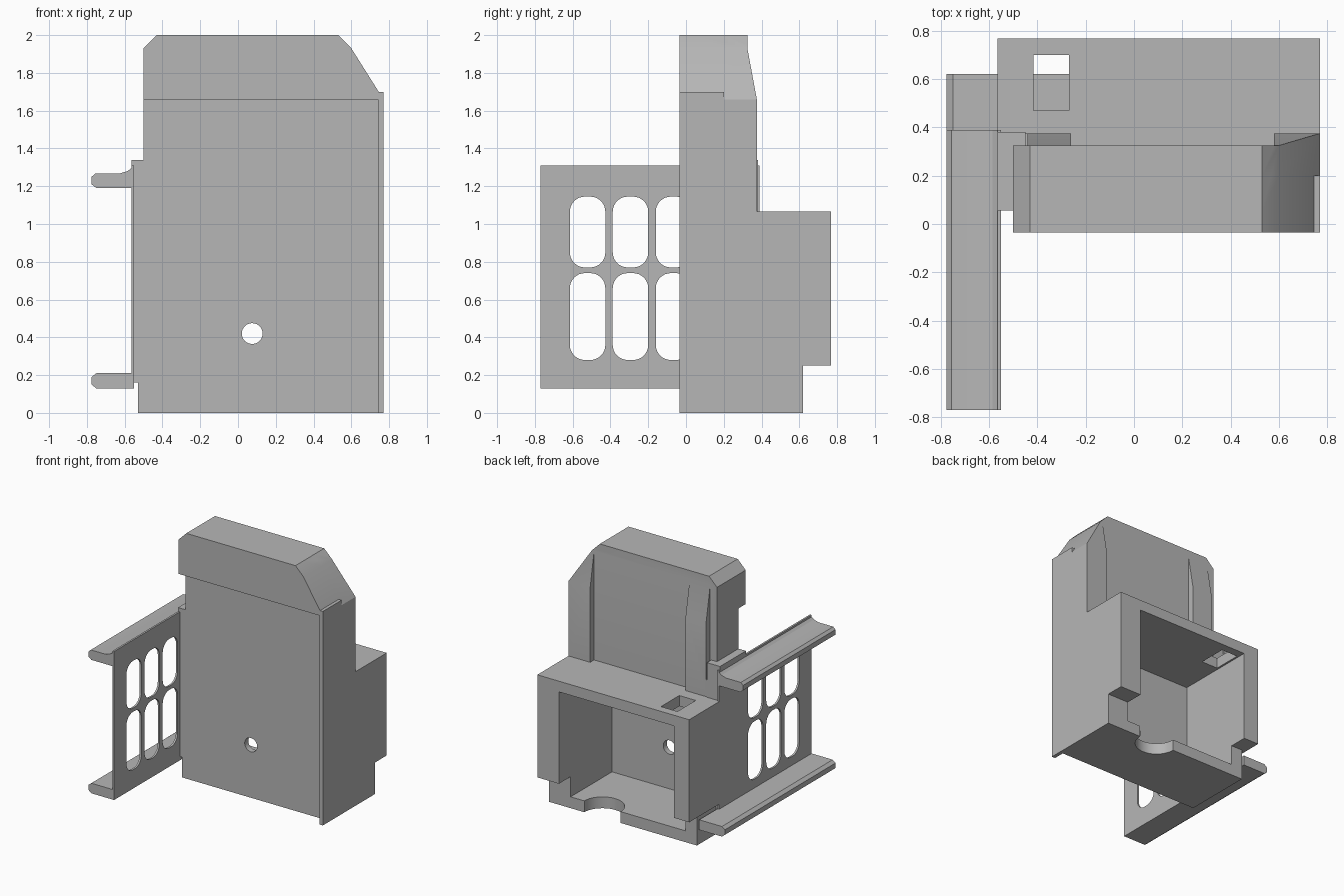
import bpy, bmesh
from math import sin, cos, pi

cube = bpy.data.objects.get("Cube")
if cube:
    bpy.data.objects.remove(cube, do_unlink=True)

grey = bpy.data.materials.new("plain grey")
grey.use_nodes = True
grey.diffuse_color = (0.47, 0.47, 0.47, 1)
grey.node_tree.nodes["Principled BSDF"].inputs["Base Color"].default_value = (0.47, 0.47, 0.47, 1)


def prism(name, outline, axis, lo, hi):
    """Extrude a 2D outline along an axis."""
    place = {"x": lambda a, b, t: (t, a, b),
             "y": lambda a, b, t: (a, t, b),
             "z": lambda a, b, t: (a, b, t)}[axis]
    bm = bmesh.new()
    ends = [[bm.verts.new(place(a, b, t)) for a, b in outline] for t in (lo, hi)]
    bm.faces.new(ends[0])
    bm.faces.new(ends[1])
    n = len(outline)
    for i in range(n):
        j = (i + 1) % n
        bm.faces.new((ends[0][i], ends[0][j], ends[1][j], ends[1][i]))
    bmesh.ops.recalc_face_normals(bm, faces=bm.faces[:])
    mesh = bpy.data.meshes.new(name)
    bm.to_mesh(mesh)
    bm.free()
    mesh.materials.append(grey)
    obj = bpy.data.objects.new(name, mesh)
    bpy.context.collection.objects.link(obj)
    return obj


def box(name, x, y, z):
    return prism(name, [(x[0], y[0]), (x[1], y[0]), (x[1], y[1]), (x[0], y[1])], "z", *z)


def disc(cx, cy, r, n=40):
    return [(cx + r * cos(2 * pi * i / n), cy + r * sin(2 * pi * i / n)) for i in range(n)]


def rounded(a0, a1, b0, b1, r, n=8):
    corners = [(a1 - r, b1 - r), (a0 + r, b1 - r), (a0 + r, b0 + r), (a1 - r, b0 + r)]
    return [(cx + r * cos(pi / 2 * (k + i / n)), cy + r * sin(pi / 2 * (k + i / n)))
            for k, (cx, cy) in enumerate(corners) for i in range(n + 1)]


def combine(target, others, operation):
    """Apply booleans one by one, then discard the helper solids."""
    for other in others:
        other.hide_render = True
        mod = target.modifiers.new("bool", "BOOLEAN")
        mod.operation, mod.solver, mod.object = operation, "EXACT", other
        bpy.context.view_layer.update()
        graph = bpy.context.evaluated_depsgraph_get()
        mesh = bpy.data.meshes.new_from_object(target.evaluated_get(graph))
        target.modifiers.clear()
        target.data = mesh
        bpy.data.objects.remove(other, do_unlink=True)


# Housing: tall front panel with clipped shoulders
shoulders = [(0.77, 1.66), (0.6, 1.93), (0.53, 2), (-0.43, 2), (-0.5, 1.93)]
housing = prism("housing", [(-0.53, 0), (0.77, 0)] + shoulders + [(-0.5, 0.3), (-0.53, 0.3)],
                "y", 0.055, 0.375)

# Recess the back of the upper panel, leaving two sloped posts
combine(housing, [
    prism("slope", [(0.5, 1.66), (0.375, 1.66), (0.325, 1.93), (0.325, 2.1), (0.5, 2.1)], "x", -1, 1),
    box("middle", (-0.26, 0.58), (0.325, 0.5), (1.0, 2.1)),
    box("edge", (-0.6, -0.44), (0.325, 0.5), (1.2, 2.1)),
], "DIFFERENCE")

# Hood, side fin, rear box, base and side slab
combine(housing, [
    prism("hood", shoulders + [(-0.5, 1.66)], "y", -0.035, 0.2),
    box("fin", (0.74, 0.77), (-0.035, 0.2), (0, 1.7)),
    box("rear_box", (-0.565, 0.77), (0.2, 0.767), (0.25, 1.065)),
    box("base", (-0.53, 0.77), (0.15, 0.62), (0, 0.3)),
    box("slab", (-0.565, -0.45), (0.055, 0.38), (0.16, 1.34)),
], "UNION")

# Rear cavity, top slot, screw hole and round floor notch
combine(housing, [
    box("cavity", (-0.43, 0.58), (0.1, 0.9), (0.09, 0.98)),
    box("top_slot", (-0.415, -0.27), (0.47, 0.7), (0.9, 1.2)),
    prism("hole", disc(0.075, 0.42, 0.055), "y", -0.2, 0.3),
    prism("notch", disc(0.3, 0.62, 0.16), "z", -0.1, 0.2),
], "DIFFERENCE")

# Side bracket: slotted plate with a rail along the top and bottom
bracket = box("side_bracket", (-0.565, -0.55), (-0.77, 0.39), (0.13, 1.31))
combine(bracket, [
    prism("slot", rounded(y, y + 0.188, z0, z1, 0.08), "x", -0.7, -0.4)
    for y in (-0.615, -0.388, -0.16) for z0, z1 in ((0.28, 0.74), (0.77, 1.145))
], "DIFFERENCE")
combine(bracket, [
    prism("upper_rail", [(-0.55, 1.19), (-0.75, 1.19), (-0.775, 1.21), (-0.775, 1.25), (-0.755, 1.268),
                         (-0.625, 1.268), (-0.585, 1.28), (-0.565, 1.295), (-0.55, 1.295)],
          "y", -0.77, 0.39),
    prism("lower_rail", [(-0.55, 0.13), (-0.75, 0.13), (-0.775, 0.15), (-0.775, 0.19),
                         (-0.75, 0.21), (-0.55, 0.21)], "y", -0.77, 0.62),
], "UNION")

# Crisp faces, with only the fine curves smoothed
for obj in (housing, bracket):
    bpy.ops.object.select_all(action="DESELECT")
    obj.select_set(True)
    bpy.context.view_layer.objects.active = obj
    bpy.ops.object.shade_smooth_by_angle(angle=pi / 9)
